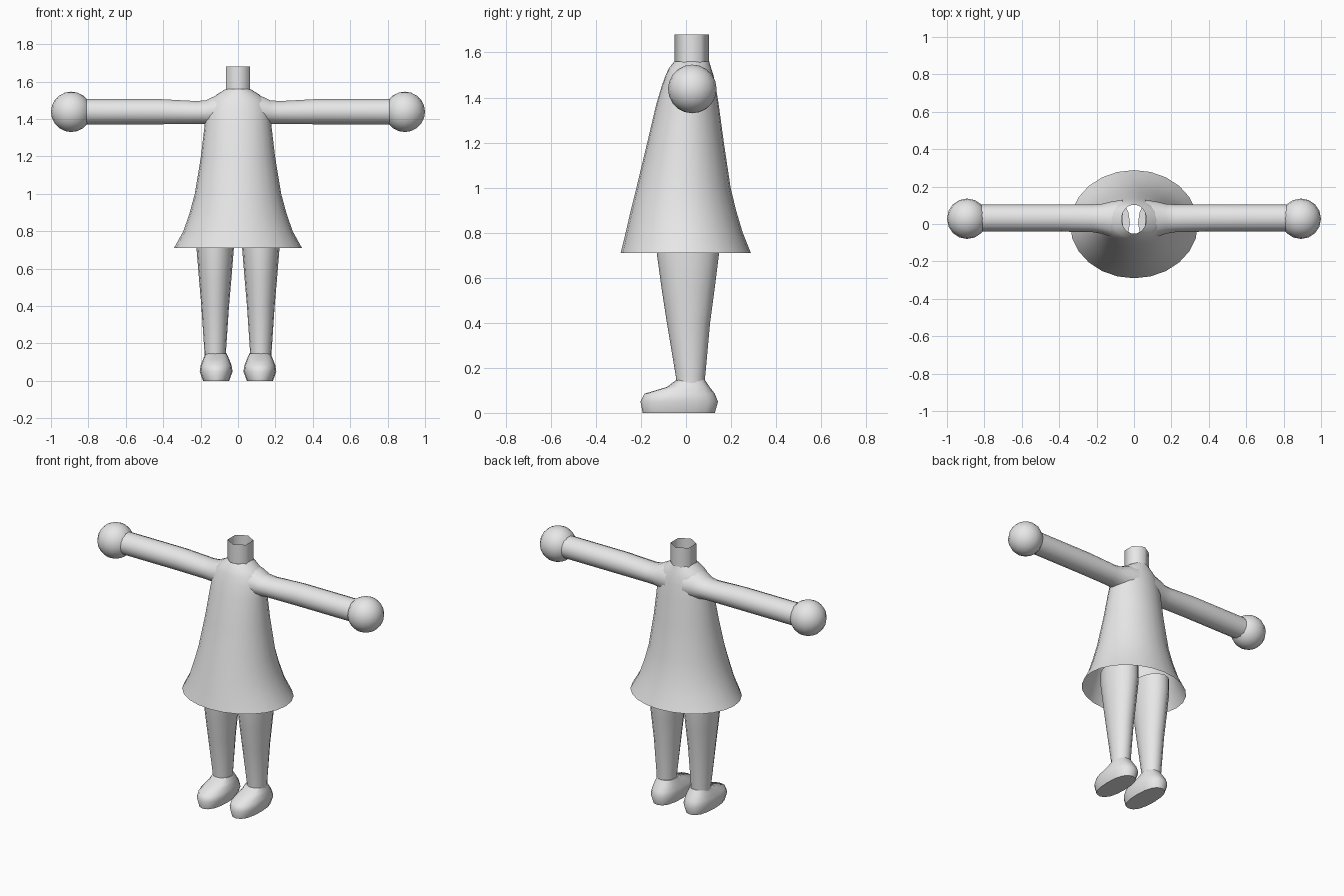
import bpy, bmesh, math
from mathutils import Vector

if "Cube" in bpy.data.objects:
    bpy.data.objects.remove(bpy.data.objects["Cube"])

grey = bpy.data.materials.new("plain grey")
grey.diffuse_color = (0.8, 0.8, 0.8, 1)
grey.use_nodes = True
grey.node_tree.nodes["Principled BSDF"].inputs["Base Color"].default_value = grey.diffuse_color

X, Y, Z = Vector((1, 0, 0)), Vector((0, 1, 0)), Vector((0, 0, 1))


def finish(bm, name, angle=50):
    bmesh.ops.recalc_face_normals(bm, faces=bm.faces)
    mesh = bpy.data.meshes.new(name)
    bm.to_mesh(mesh)
    bm.free()
    mesh.materials.append(grey)
    ob = bpy.data.objects.new(name, mesh)
    bpy.context.collection.objects.link(ob)
    bpy.ops.object.select_all(action='DESELECT')
    ob.select_set(True)
    bpy.context.view_layer.objects.active = ob
    bpy.ops.object.shade_smooth_by_angle(angle=math.radians(angle))
    return ob


def loft(name, rings, u, v, sides, cap_start=False, cap_end=False, turn=0.0, power=1.0, angle=50):
    """Skin elliptical rings given as (centre, radius along u, radius along v)."""
    def soft(t):
        return math.copysign(abs(t) ** power, t)
    bm = bmesh.new()
    loops = []
    for centre, ru, rv in rings:
        loop = []
        for i in range(sides):
            a = turn + 2 * math.pi * i / sides
            loop.append(bm.verts.new(Vector(centre) + u * ru * soft(math.cos(a)) + v * rv * soft(math.sin(a))))
        loops.append(loop)
    for a, b in zip(loops, loops[1:]):
        for i in range(sides):
            j = (i + 1) % sides
            bm.faces.new((a[i], a[j], b[j], b[i]))
    if cap_start:
        bm.faces.new(loops[0])
    if cap_end:
        bm.faces.new(loops[-1])
    return finish(bm, name, angle)


def upright(x, rows):
    """Rows of (z, half width, front y, back y) as horizontal rings."""
    return [((x, (f + b) / 2, z), w, (b - f) / 2) for z, w, f, b in rows]


# Flared dress, open at the hem
loft("dress", upright(0, [
    (0.71, 0.342, -0.29, 0.288), (0.80, 0.292, -0.268, 0.252),
    (0.90, 0.258, -0.245, 0.222), (1.00, 0.231, -0.22, 0.198),
    (1.20, 0.198, -0.172, 0.168), (1.37, 0.178, -0.132, 0.145),
    (1.45, 0.168, -0.108, 0.132), (1.50, 0.148, -0.09, 0.122),
    (1.53, 0.115, -0.076, 0.112), (1.56, 0.066, -0.052, 0.103)]), X, Y, 24)

# Six-sided open neck
loft("neck", upright(0, [(1.535, 0.075, -0.05, 0.102), (1.68, 0.075, -0.05, 0.102)]),
     X, Y, 6, turn=math.pi / 2, angle=65)

for s, side in ((1, "left"), (-1, "right")):
    # Straight arm, widening into the shoulder
    loft(side + "_arm", [
        ((s * 0.06, 0.025, 1.445), 0.105, 0.095), ((s * 0.12, 0.025, 1.443), 0.095, 0.084),
        ((s * 0.17, 0.028, 1.436), 0.08, 0.066), ((s * 0.22, 0.03, 1.434), 0.074, 0.063),
        ((s * 0.42, 0.032, 1.439), 0.072, 0.069), ((s * 0.82, 0.032, 1.439), 0.072, 0.069)],
        Y, Z, 14, cap_end=True)

    # Ball hand
    bm = bmesh.new()
    bmesh.ops.create_uvsphere(bm, u_segments=16, v_segments=10, radius=0.108)
    bmesh.ops.translate(bm, verts=bm.verts, vec=(s * 0.892, 0.028, 1.438))
    finish(bm, side + "_hand")

    # Tapered leg
    rows = [(0.11, 0.057, -0.044, 0.083), (0.16, 0.058, -0.045, 0.085), (0.40, 0.074, -0.085, 0.107),
            (0.55, 0.087, -0.108, 0.127), (0.71, 0.1, -0.13, 0.147), (0.80, 0.1, -0.13, 0.147)]
    loft(side + "_leg", upright(s * 0.122, rows), X, Y, 16, cap_end=True)

    # Rounded shoe with a flat sole
    rows = [(0.0, 0.07, -0.192, 0.128), (0.05, 0.088, -0.202, 0.142), (0.085, 0.082, -0.185, 0.128),
            (0.115, 0.07, -0.085, 0.105), (0.145, 0.057, -0.045, 0.085)]
    loft(side + "_shoe", upright(s * 0.117, rows), X, Y, 16, cap_start=True, cap_end=True, power=0.85)
